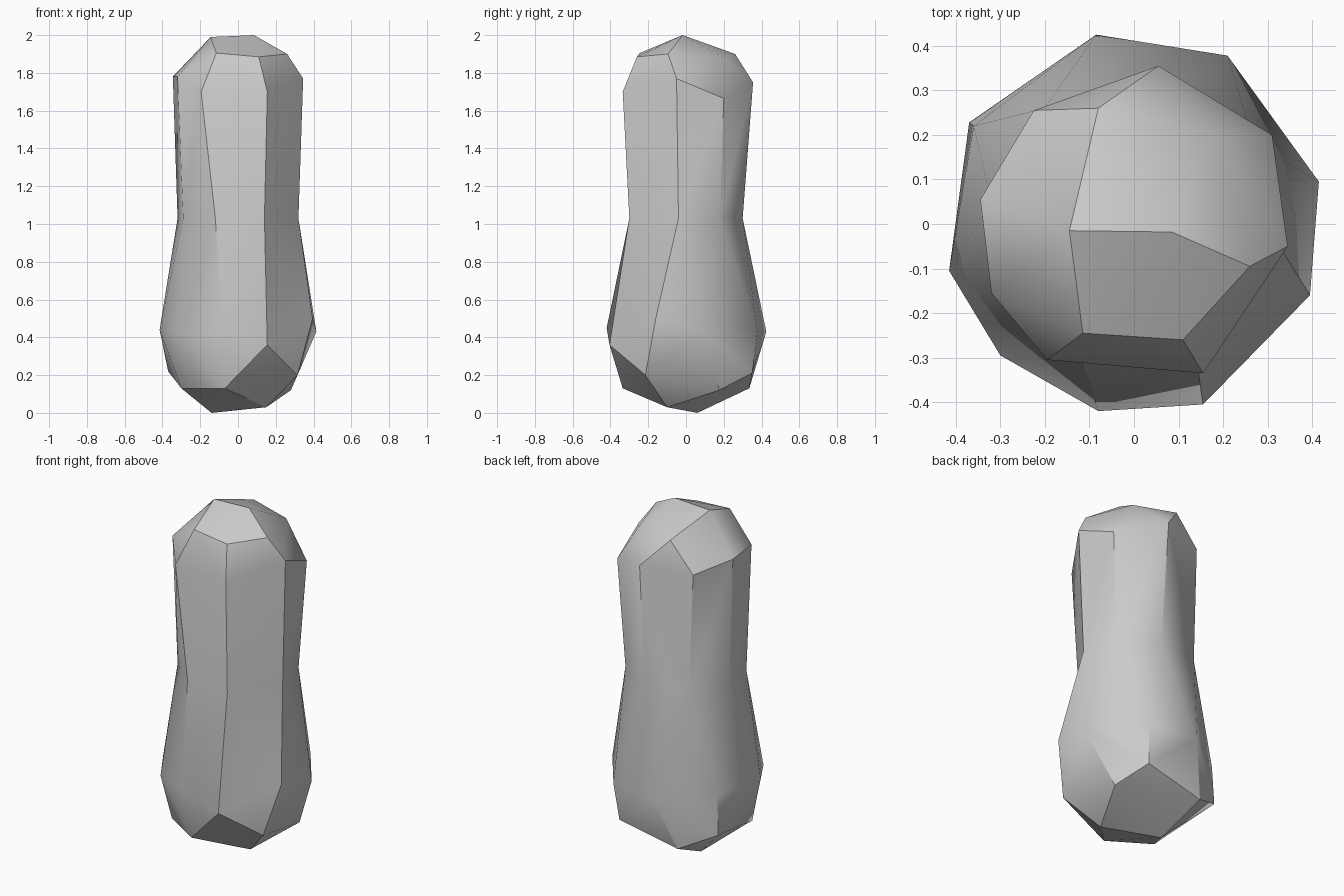
import bpy
import bmesh
import math

# Remove the default cube
default_cube = bpy.data.objects.get("Cube")
if default_cube is not None:
    bpy.data.objects.remove(default_cube, do_unlink=True)

WAIST_HEIGHT = 1.03

# Corner rings of the stone, from the base upward
foot = [
    (-.14, .06, 0), (.15, -.1, .03), (-.07, -.335, .13), (-.3, -.19, .13),
    (-.3, -.02, .15), (-.18, .335, .13), (.28, .175, .12),
    (.315, -.215, .2), (.19, .35, .21),
]
belly = [
    (.155, -.405, .36), (-.08, -.42, .45), (-.3, -.295, .42),
    (-.415, -.105, .44), (-.37, .228, .22), (-.36, .22, .45),
    (-.085, .425, .43), (.21, .378, .43), (.415, .095, .43), (.395, -.16, .5),
]
waist = [
    (.14, -.3), (.32, -.04), (.27, .18), (.06, .3),
    (-.2, .26), (-.32, .05), (-.29, -.15), (-.12, -.3),
]
shoulder = [
    (.345, -.05, 1.77), (.155, -.335, 1.7), (-.195, -.305, 1.7),
    (-.32, -.155, 1.78), (-.345, .055, 1.78), (-.225, .255, 1.73),
    (.055, .355, 1.75), (.31, .2, 1.665),
]
crown = [
    (-.145, -.015, 1.99), (.085, -.018, 2), (.26, -.095, 1.9),
    (.11, -.26, 1.885), (-.115, -.245, 1.905),
    (-.08, .26, 1.9), (.175, .2, 1.88),
]


def make_material(name, colour):
    material = bpy.data.materials.new(name)
    material.use_nodes = True
    material.diffuse_color = colour
    shader = next(node for node in material.node_tree.nodes
                  if node.type == "BSDF_PRINCIPLED")
    shader.inputs["Base Color"].default_value = colour
    shader.inputs["Roughness"].default_value = 0.8
    return material


def add_lobe(bm, corners):
    """Wrap one convex lobe around its corners and open it at the waist."""
    verts = [bm.verts.new(corner) for corner in corners]
    hull = bmesh.ops.convex_hull(bm, input=verts)
    spare = set(hull["geom_interior"]) | set(hull["geom_unused"])
    spare = [item for item in spare if isinstance(item, bmesh.types.BMVert)]
    bmesh.ops.delete(bm, geom=spare, context="VERTS")
    caps = [face for face in bm.faces
            if all(abs(v.co.z - WAIST_HEIGHT) < 0.001 for v in face.verts)]
    bmesh.ops.delete(bm, geom=caps, context="FACES")


# Two faceted lobes welded along the shared waist
bm = bmesh.new()
waist_ring = [(x, y, WAIST_HEIGHT) for x, y in waist]
add_lobe(bm, foot + belly + waist_ring)
add_lobe(bm, waist_ring + shoulder + crown)
bmesh.ops.remove_doubles(bm, verts=bm.verts, dist=0.001)
bmesh.ops.recalc_face_normals(bm, faces=bm.faces)

mesh = bpy.data.meshes.new("stone_body")
bm.to_mesh(mesh)
bm.free()
stone = bpy.data.objects.new("stone_body", mesh)
bpy.context.collection.objects.link(stone)
mesh.materials.append(make_material("stone_grey", (0.6, 0.6, 0.6, 1)))

# Soft shading over shallow bends, crisp facets at the ends
bpy.ops.object.select_all(action="DESELECT")
stone.select_set(True)
bpy.context.view_layer.objects.active = stone
bpy.ops.object.shade_smooth_by_angle(angle=math.radians(30))
